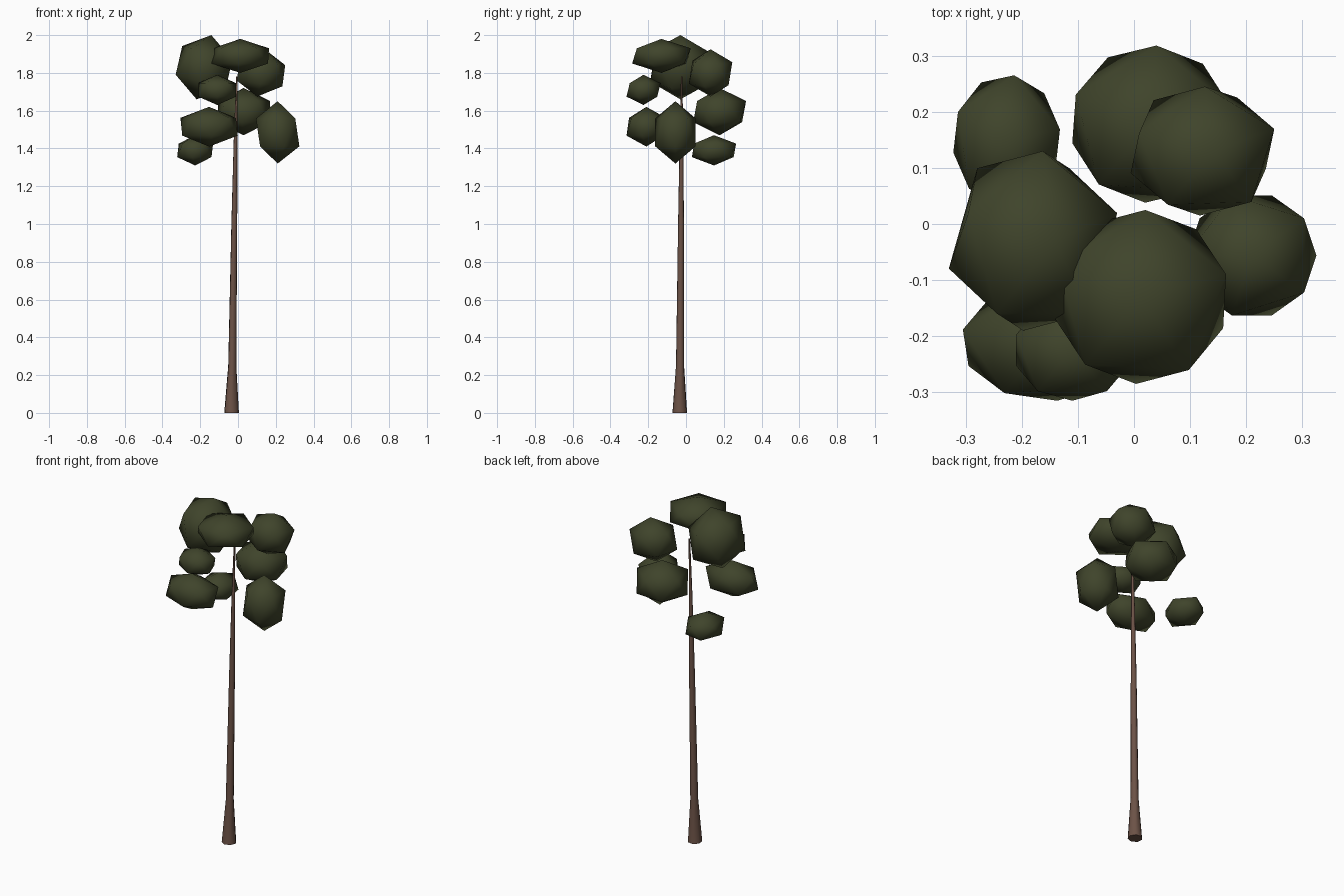
import bpy
import bmesh
from math import cos, sin, pi, radians
from mathutils import Matrix, Vector

if "Cube" in bpy.data.objects:
    bpy.data.objects.remove(bpy.data.objects["Cube"], do_unlink=True)


def make_material(name, rgb):
    mat = bpy.data.materials.new(name)
    mat.use_nodes = True
    color = (*rgb, 1.0)
    mat.diffuse_color = color
    bsdf = mat.node_tree.nodes["Principled BSDF"]
    bsdf.inputs["Base Color"].default_value = color
    bsdf.inputs["Roughness"].default_value = 0.9
    return mat


def make_object(name, bm, mat):
    bmesh.ops.recalc_face_normals(bm, faces=bm.faces)
    mesh = bpy.data.meshes.new(name)
    bm.to_mesh(mesh)
    bm.free()
    mesh.materials.append(mat)
    obj = bpy.data.objects.new(name, mesh)
    bpy.context.collection.objects.link(obj)
    return obj


bark = make_material("bark_brown", (0.15, 0.085, 0.062))
leaf = make_material("dark_leaf_green", (0.05, 0.058, 0.024))

# Trunk: rings of (x, y, z, radius) skinned into a slim, slightly leaning taper
SIDES = 7
rings = [
    (-0.035, -0.032, 0.0, 0.040),
    (-0.031, -0.031, 0.25, 0.022),
    (-0.020, -0.026, 1.0, 0.016),
    (-0.013, -0.024, 1.45, 0.010),
    (-0.006, -0.023, 1.78, 0.004),
]
bm = bmesh.new()
loops = []
for x, y, z, r in rings:
    angles = [2 * pi * i / SIDES - pi / 4 for i in range(SIDES)]
    loops.append([bm.verts.new((x + r * cos(a), y + r * sin(a), z)) for a in angles])
for low, high in zip(loops, loops[1:]):
    for i in range(SIDES):
        j = (i + 1) % SIDES
        bm.faces.new((low[i], low[j], high[j], high[i]))
bm.faces.new(loops[0][::-1])
bm.faces.new(loops[-1])
trunk = make_object("trunk", bm, bark)
for poly in trunk.data.polygons:
    poly.use_smooth = len(poly.vertices) == 4


# Foliage: a turned, tilted icosahedron fitted to a centre and half size
def foliage(name, center, half, turn, tilt=0):
    bm = bmesh.new()
    bmesh.ops.create_icosphere(bm, subdivisions=1, radius=1.0)
    spin = Matrix.Rotation(radians(tilt), 3, "Y") @ Matrix.Rotation(radians(turn), 3, "Z")
    bmesh.ops.transform(bm, matrix=spin.to_4x4(), verts=bm.verts)
    for axis in range(3):
        values = [v.co[axis] for v in bm.verts]
        mid, reach = (max(values) + min(values)) / 2, (max(values) - min(values)) / 2
        for v in bm.verts:
            v.co[axis] = (v.co[axis] - mid) / reach * half[axis]
    bmesh.ops.translate(bm, vec=Vector(center), verts=bm.verts)
    obj = make_object(name, bm, leaf)
    for poly in obj.data.polygons:
        poly.use_smooth = True


foliage("foliage_top_right", (-0.18, -0.03, 1.83), (0.15, 0.16, 0.17), 18, 14)
foliage("foliage_top_front", (0.012, -0.13, 1.89), (0.152, 0.155, 0.09), 15)
foliage("foliage_top_back", (0.122, 0.13, 1.80), (0.128, 0.115, 0.125), 20, 8)
foliage("foliage_middle_back", (0.03, 0.178, 1.595), (0.14, 0.14, 0.125), 14)
foliage("foliage_middle_front", (-0.11, -0.225, 1.71), (0.10, 0.09, 0.08), 18)
foliage("foliage_low_front", (-0.153, -0.21, 1.515), (0.152, 0.105, 0.105), 24)
foliage("foliage_low_left", (0.21, -0.056, 1.485), (0.115, 0.107, 0.165), 36)
foliage("foliage_low_back", (-0.227, 0.148, 1.39), (0.095, 0.117, 0.08), 10)
